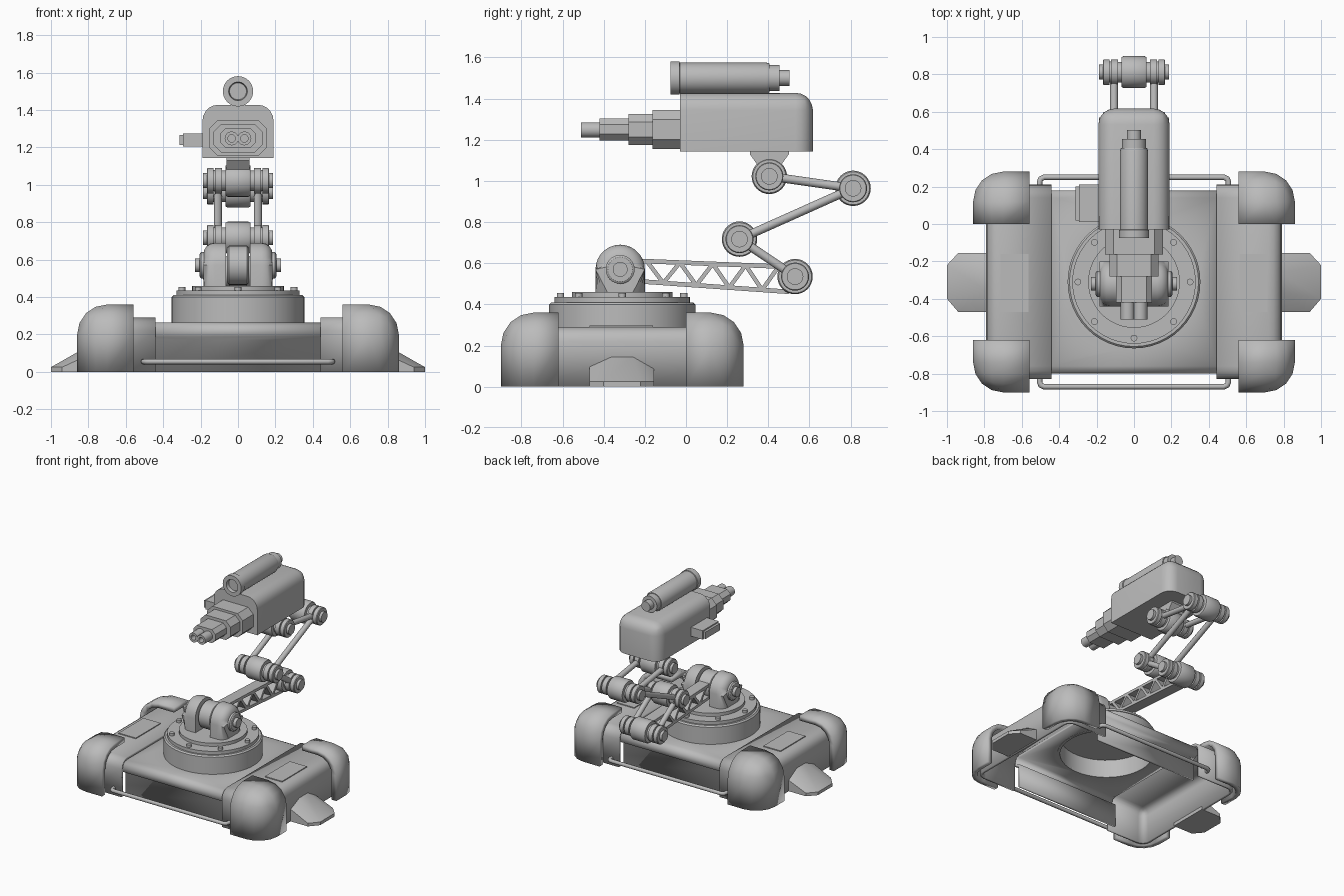
import bpy, bmesh, math
from mathutils import Vector

if "Cube" in bpy.data.objects:
    bpy.data.objects.remove(bpy.data.objects["Cube"])

grey = bpy.data.materials.new("plain grey")
grey.diffuse_color = (0.5, 0.5, 0.5, 1)
grey.use_nodes = True
grey.node_tree.nodes["Principled BSDF"].inputs["Base Color"].default_value = grey.diffuse_color
CY = -0.31          # centre of the base in y


def finish(name, bm, shell=0):
    bmesh.ops.recalc_face_normals(bm, faces=bm.faces)
    me = bpy.data.meshes.new(name)
    bm.to_mesh(me)
    bm.free()
    ob = bpy.data.objects.new(name, me)
    bpy.context.collection.objects.link(ob)
    me.materials.append(grey)
    if shell:
        m = ob.modifiers.new("shell", 'SOLIDIFY')
        m.thickness, m.offset = shell, -1
    return ob


def bevel(bm, edges, width, segs):
    bmesh.ops.bevel(bm, geom=edges, offset=width, segments=segs, profile=0.5, affect='EDGES')


def put(axis, a, p):
    c = list(p)
    c.insert(axis, a)
    return Vector(c)


def add_prism(bm, pts, axis, lo, hi):
    rows = [[bm.verts.new(put(axis, a, p)) for p in pts] for a in (lo, hi)]
    n = len(pts)
    for r in rows:
        bm.faces.new(r)
    for i in range(n):
        j = (i + 1) % n
        bm.faces.new((rows[0][i], rows[0][j], rows[1][j], rows[1][i]))


def prism(name, pts, axis, lo, hi):
    bm = bmesh.new()
    add_prism(bm, pts, axis, lo, hi)
    return finish(name, bm)


def box(name, lo, hi, outer=(), width=0, segs=4, opened=(), shell=0):
    """Box; edges shared by two 'outer' planes are rounded, 'opened' planes removed."""
    bm = bmesh.new()
    x0, x1 = sorted((lo[0], hi[0]))
    y0, y1 = sorted((lo[1], hi[1]))
    add_prism(bm, [(x0, y0), (x1, y0), (x1, y1), (x0, y1)], 2, lo[2], hi[2])
    on = lambda elem, pl: all(abs(v.co[pl[0]] - pl[1]) < 1e-4 for v in elem.verts)
    if width:
        bevel(bm, [e for e in bm.edges if sum(on(e, p) for p in outer) > 1], width, segs)
    dead = [f for f in bm.faces if any(on(f, p) for p in opened)]
    bmesh.ops.delete(bm, geom=dead, context='FACES')
    return finish(name, bm, shell)


def add_lathe(bm, prof, axis, centre, segs=32):
    """Spin (radius, distance) points about an axis through centre."""
    rings = []
    for r, a in prof:
        k = 1 if r == 0 else segs
        rings.append([bm.verts.new(Vector(centre) + put(axis, a, (
            r * math.cos(2 * math.pi * i / segs), r * math.sin(2 * math.pi * i / segs))))
            for i in range(k)])
    for A, B in zip(rings, rings[1:]):
        for i in range(segs):
            j = (i + 1) % segs
            quad = [A[i % len(A)], A[j % len(A)], B[j % len(B)], B[i % len(B)]]
            bm.faces.new(list(dict.fromkeys(quad)))


def lathe(name, prof, axis, centre, segs=32):
    bm = bmesh.new()
    add_lathe(bm, prof, axis, centre, segs)
    return finish(name, bm)


# --- base: end blocks, corner bumpers, wings, plates ---
for s, side in ((1, "right"), (-1, "left")):
    box(side + "_body_block", (s * .44, -.83, 0), (s * .79, .21, .29),
        [(0, s * .79), (1, -.83), (1, .21), (2, .29)], .07, 4, [(2, 0), (0, s * .44)], .02)
    for t, end in ((-1, "front"), (1, "back")):
        box(f"{end}_{side}_bumper", (s * .56, CY + t * .31, 0), (s * .86, CY + t * .59, .36),
            [(0, s * .86), (1, CY + t * .59), (2, .36)], .16, 4,
            [(2, 0), (0, s * .56), (1, CY + t * .31)], .04)
    box(side + "_top_plate", (s * .565, -.47, .288), (s * .715, -.16, .297))
    bm = bmesh.new()
    rim = [(.77, -.47), (.94, -.47), (1, -.4), (1, -.22), (.94, -.155), (.77, -.155)]
    for x, y in rim:
        for z in (0, .025):
            bm.verts.new((s * x, y, z))
    for y, z in ((-.47, .1), (-.36, .15), (-.26, .15), (-.155, .09)):
        bm.verts.new((s * .78, y, z))
    bmesh.ops.convex_hull(bm, input=bm.verts)
    finish(side + "_wing", bm)

# --- centre deck: folded sheet with a round opening ---
half = [(.45, 0), (.45, .17), (.49, .187), (.49, .225), (.48, .25), (.45, .265)]
fold = [(CY - a, z) for a, z in half] + [(CY + a, z) for a, z in reversed(half)]
bm = bmesh.new()
rows = [[bm.verts.new((x, y, z)) for y, z in fold] for x in (-.45, .45)]
for i in range(len(fold) - 1):
    bm.faces.new((rows[0][i], rows[1][i], rows[1][i + 1], rows[0][i + 1]))
deck = finish("centre_deck", bm, .02)
if deck.data.polygons[5].normal.z < 0:
    deck.data.flip_normals()
cutter = lathe("deck_cutter", [(0, .2), (.335, .2), (.335, .35), (0, .35)], 2, (0, CY, 0), 48)
cutter.hide_render = True
cutter.hide_set(True)
m = deck.modifiers.new("opening", 'BOOLEAN')
m.object, m.operation, m.solver = cutter, 'DIFFERENCE', 'EXACT'

# --- rails along front and back ---
for t, end in ((-1, "front"), (1, "back")):
    cu = bpy.data.curves.new(end + "_rail", 'CURVE')
    cu.dimensions, cu.bevel_depth, cu.bevel_resolution = '3D', .015, 2
    path = [(.505, .5), (.505, .535), (.498, .552), (.48, .56)]
    path += [(-x, a) for x, a in reversed(path)]
    sp = cu.splines.new('POLY')
    sp.points.add(len(path) - 1)
    for p, (x, a) in zip(sp.points, path):
        p.co = (x, CY + t * a, .055, 1)
    cu.materials.append(grey)
    bpy.context.collection.objects.link(bpy.data.objects.new(end + "_rail", cu))

# --- turntable with bolts ---
lathe("turntable", [(0, .385), (.335, .385), (.335, .243), (.355, .243), (.355, .4), (.345, .41),
                    (.33, .41), (.33, .435), (.245, .435), (.245, .46), (0, .46)],
      2, (0, CY, 0), 48)
bm = bmesh.new()
for i in range(8):
    a = i * math.pi / 4
    add_lathe(bm, [(0, .43), (.018, .43), (.018, .455), (0, .455)], 2,
              (.3 * math.cos(a), CY + .3 * math.sin(a), 0), 12)
finish("turntable_bolts", bm)

# --- shoulder: two rounded lugs, end caps and a middle drum ---
A, B, C, D, E = (-.32, .57), (.53, .535), (.26, .717), (.812, .964), (.405, 1.022)
arch = [(A[0] - .12, .455)] + [(A[0] - .12 * math.cos(math.pi * i / 14),
                               A[1] + .12 * math.sin(math.pi * i / 14)) for i in range(15)]
arch.append((A[0] + .12, .455))
for s, side in ((1, "right"), (-1, "left")):
    bm = bmesh.new()
    add_prism(bm, arch, 0, s * .065, s * .185)
    bevel(bm, [e for e in bm.edges if all(abs(abs(v.co.x) - .185) < 1e-4 for v in e.verts)
               and max(v.co.z for v in e.verts) > .46], .06, 4)
    finish(side + "_shoulder_lug", bm)
    lathe(side + "_shoulder_cap", [(0, s * .15), (.07, s * .15), (.07, s * .198), (.06, s * .205),
                                   (.036, s * .205), (.036, s * .23), (0, s * .23)], 0, (0, *A))
lathe("shoulder_drum", [(0, -.06), (.09, -.06), (.105, -.048), (.105, .048), (.09, .06), (0, .06)],
      0, (0, *A))

# --- truss arm ---
bm = bmesh.new()


def strut(p, q, w):
    p, q = Vector(p), Vector(q)
    n = (q - p).normalized().orthogonal() * w / 2
    add_prism(bm, [p + n, q + n, q - n, p - n], 0, -.045, .045)


top = lambda y: .61 - .04 * (y + .2)
low = lambda y: .51 - .07 * (y + .2)
strut((-.27, top(-.27)), (.5, top(.5)), .022)
strut((-.27, low(-.27)), (.5, low(.5)), .022)
ys = [-.19 + i * .08 for i in range(9)]
for i in range(8):
    f, g = (top, low) if i % 2 == 0 else (low, top)
    strut((ys[i], f(ys[i])), (ys[i + 1], g(ys[i + 1])), .02)
finish("truss_arm", bm)

# --- joints and paired link rods ---
halfj = [(0, .187), (.04, .187), (.04, .167), (.064, .167), (.068, .162), (.068, .132), (.056, .132),
         (.056, .122), (.068, .122), (.068, .085), (.055, .085), (.055, .066), (.08, .066), (.086, .056)]
joint = halfj + [(r, -a) for r, a in reversed(halfj)]
for name, c in (("lower", B), ("elbow", C), ("rear", D), ("head", E)):
    lathe(name + "_joint", joint, 0, (0, *c))
for name, p, q in (("lower", B, C), ("middle", C, D), ("upper", D, E)):
    p, q = Vector((0, *p)), Vector((0, *q))
    d = (q - p).normalized()
    u, v = Vector((1, 0, 0)), d.cross(Vector((1, 0, 0)))
    bm = bmesh.new()
    for x in (-.107, .107):
        ends = [[bm.verts.new(e + u * (x + .021 * math.cos(k * math.pi / 8))
                              + v * .021 * math.sin(k * math.pi / 8)) for k in range(16)] for e in (p, q)]
        for k in range(16):
            j = (k + 1) % 16
            bm.faces.new((ends[0][k], ends[0][j], ends[1][j], ends[1][k]))
    finish(name + "_link_rods", bm)

# --- head: mount, housing, stepped nose, twin tubes ---
prism("head_mount", [(.31, 1.15), (.5, 1.15), (.5, 1.13), (.45, 1.06), (.36, 1.06), (.31, 1.13)], 0, -.062, .062)
box("head_housing", (-.19, -.03, 1.143), (.19, .617, 1.428),
    [(0, -.19), (0, .19), (1, .617), (2, 1.428)], .085, 5)
for i, (w, h, c, y0, y1) in enumerate(((.155, .094, .045, -.163, -.02), (.13, .076, .04, -.28, -.15),
                                       (.096, .053, .03, -.42, -.27))):
    o = [(w, h - c), (w - c, h), (c - w, h), (-w, h - c)]
    prism(f"nose_step_{i + 1}", [(x, 1.25 + z) for x, z in o] + [(x, 1.25 - z) for x, z in reversed(o)], 1, y0, y1)
for s, side in ((1, "right"), (-1, "left")):
    lathe(side + "_tube", [(0, -.45), (.02, -.45), (.02, -.51), (.037, -.51), (.037, -.41)], 1,
          (s * .034, 0, 1.248), 20)

# --- scope on top and box on the side ---
lathe("scope", [(0, -.05), (.045, -.05), (.05, -.075), (.081, -.075), (.081, -.032), (.075, -.03),
                (.075, .39), (.07, .405), (.064, .405), (.064, .455), (.038, .455), (.038, .503), (0, .503)],
      1, (0, 0, 1.5))
box("side_box", (-.293, .01, 1.205), (-.18, .21, 1.275))
box("side_box_cover", (-.312, .02, 1.212), (-.29, .2, 1.266))

# --- smooth shading with sharp edges kept ---
for ob in bpy.context.collection.objects:
    if ob.type == 'MESH' and ob is not cutter:
        ob.select_set(True)
        bpy.context.view_layer.objects.active = ob
bpy.ops.object.shade_smooth_by_angle(angle=math.radians(32))
